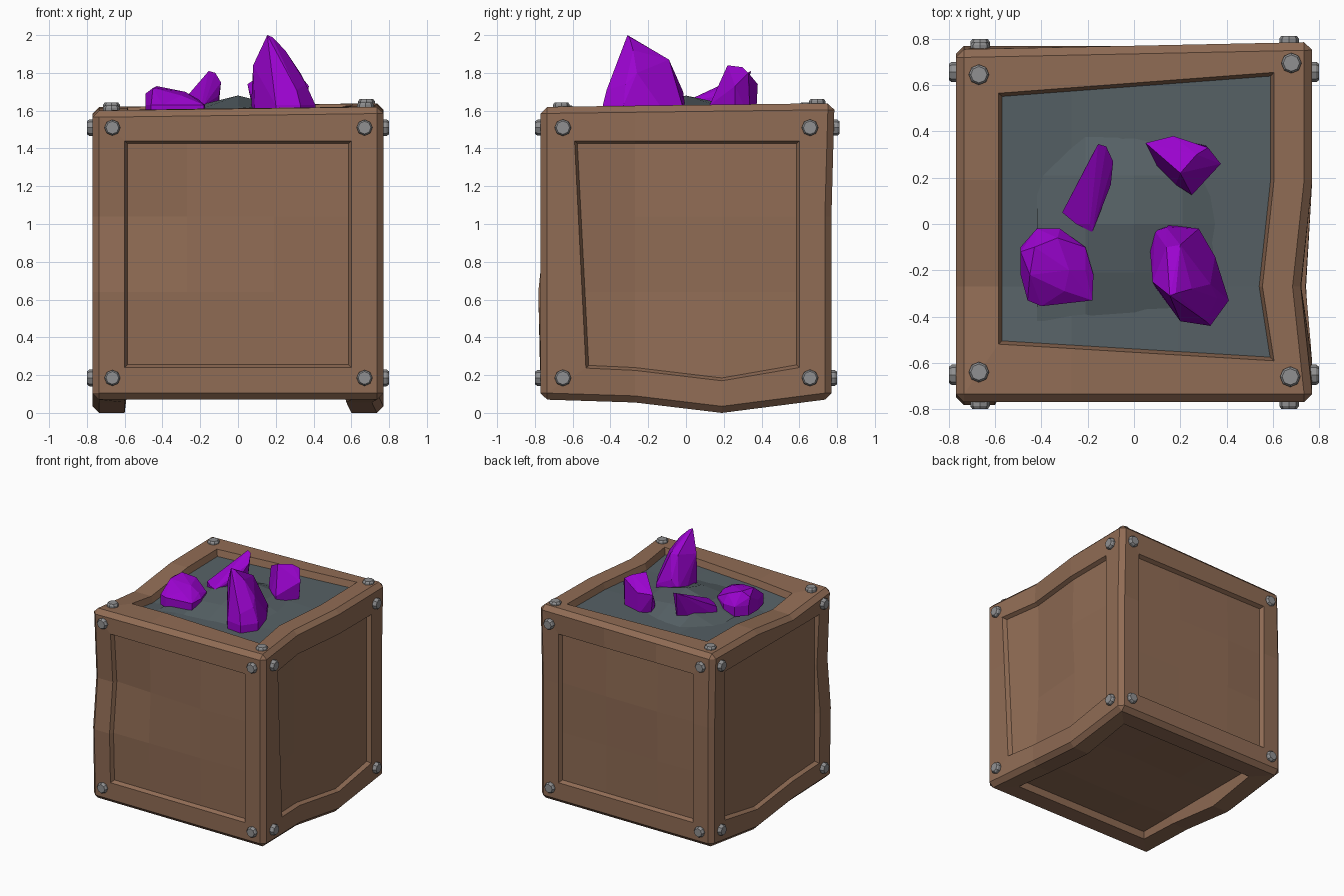
import bpy, bmesh, random
from mathutils import Vector, Matrix

if "Cube" in bpy.data.objects:
    bpy.data.objects.remove(bpy.data.objects["Cube"])

random.seed(4)


def material(name, rgb):
    m = bpy.data.materials.new(name)
    m.diffuse_color = (*rgb, 1)
    m.use_nodes = True
    m.node_tree.nodes["Principled BSDF"].inputs["Base Color"].default_value = m.diffuse_color
    return m


WOOD = material("brown wood", (0.28, 0.15, 0.09))
ORE = material("slate grey", (0.092, 0.118, 0.13))
METAL = material("bolt grey", (0.28, 0.28, 0.285))
CRYSTAL = material("purple crystal", (0.325, 0.001, 0.62))


def finish(bm, name, *mats):
    bmesh.ops.recalc_face_normals(bm, faces=bm.faces)
    mesh = bpy.data.meshes.new(name)
    bm.to_mesh(mesh)
    bm.free()
    for m in mats:
        mesh.materials.append(m)
    obj = bpy.data.objects.new(name, mesh)
    bpy.context.collection.objects.link(obj)
    return obj


def hat(t, centre, width):
    return max(0.0, 1 - abs(t - centre) / width)


H, ZC = 0.77, 0.84


def warp(p):
    """Uneven hand-cut look: sagging and bowed rails."""
    x, y, z = p
    q = Vector(p)
    if z > 1.5:
        q.z += 0.01 + 0.013 * (x + y)
        if x < -0.5:
            q.z -= 0.05 * hat(y, -0.27, 0.32)
        if y > 0.7:
            q.y += 0.016 * x / H
    if z < 0.4 and abs(x) > 0.59:
        q.z -= 0.07 * hat(y, 0.19, 0.4) + 0.015 * hat(y, -0.27, 0.32)
    if x > 0.5:
        q.x -= 0.05 * hat(y, -0.27, 0.32) * (0.5 + 0.5 * z / 1.6)
    if y < -0.6 and x < -0.5:
        q.y += 0.03 * hat(z, 1.04, 0.3) - 0.012 * hat(z, 0.64, 0.3)
    return q


# crate: bevelled box with a recessed panel on every side, rubble-grey on top
bm = bmesh.new()
bmesh.ops.create_cube(bm, size=2 * H, matrix=Matrix.Translation((0, 0, ZC)))
bmesh.ops.bevel(bm, geom=bm.edges[:], offset=0.035, segments=1, affect='EDGES')
bm.normal_update()
sides = [f for f in bm.faces if f.calc_area() > 1]
bmesh.ops.inset_individual(bm, faces=sides, thickness=0.135, use_even_offset=True)
lip = {v for f in sides for v in f.verts}
for f in sides:
    flat = abs(f.normal.z) > 0.5
    bmesh.ops.inset_individual(bm, faces=[f], thickness=0.015, use_even_offset=True)
    for v in f.verts:
        v.co -= f.normal * (0.05 if flat else 0.03)
    f.material_index = 1 if f.normal.z > 0.5 else 0
lip |= {v for f in sides for v in f.verts}
# crooked openings on the top and right sides
for v in lip:
    x, y, z = v.co
    if z > 1.54:
        v.co.y += 0.075 * x * (1 if y > 0 else -0.8) + (0.01 if y > 0 else 0.045)
        v.co.x += 0.015 if x < 0 else 0.005
    elif x > 0.7 and y < 0:
        v.co.y += 0.07 if z < ZC else 0.01
# split rails and panels, then warp them
for axis, cuts in enumerate([(-0.27, 0.19), (-0.27, 0.19), (0.64, 1.04)]):
    n = Vector((0, 0, 0))
    n[axis] = 1
    for c in cuts:
        bmesh.ops.bisect_plane(bm, geom=bm.verts[:] + bm.edges[:] + bm.faces[:],
                               plane_co=n * c, plane_no=n)
for v in bm.verts:
    d = v.co - Vector((0, 0, ZC))
    mags = [abs(c) for c in d]
    k = mags.index(max(mags))
    if 0.70 < mags[k] < 0.755 and max(m for i, m in enumerate(mags) if i != k) < 0.4:
        v.co[k] += random.uniform(-0.02, 0.02)
for v in bm.verts:
    v.co = warp(v.co)
finish(bm, "crate", WOOD, ORE)

# low rubble mound in the middle of the top
bm = bmesh.new()
bmesh.ops.create_grid(bm, x_segments=4, y_segments=4, size=0.42)
for v in bm.verts:
    x, y, _ = v.co
    r = (x * x + (y - 0.03) ** 2) ** 0.5
    v.co.z = 1.68 if r < 0.05 else 1.575 + 0.10 * max(0, 1 - r / 0.45)
    if max(abs(x), abs(y)) > 0.4:
        v.co.z = 1.55
finish(bm, "rubble_mound", ORE)


# eight-sided bolts
def bolt(name, pos, normal, r=0.04):
    bm = bmesh.new()
    for r1, r2, z, h in [(r, r, 0.005, 0.024), (r, r * 0.8, 0.023, 0.012)]:
        bmesh.ops.create_cone(bm, cap_ends=True, segments=8, radius1=r1, radius2=r2,
                              depth=h, matrix=Matrix.Translation((0, 0, z)))
    rot = Vector(normal).to_track_quat('Z', 'Y').to_matrix().to_4x4()
    bmesh.ops.transform(bm, matrix=Matrix.Translation(pos) @ rot, verts=bm.verts)
    finish(bm, name, METAL)


for s in (-1, 1):
    for a in (-0.665, 0.67):
        for z in (0.185, 1.51):
            bolt("side_bolt", (s * H, a * 0.98, z), (s, 0, 0), 0.044)
            y = s * H + (0.016 * a / H if s > 0 and z > 1 else 0)
            bolt("front_bolt" if s < 0 else "back_bolt", (a, y, z), (0, s, 0), 0.042)
for x, y in [(-0.67, 0.645), (0.68, 0.695), (-0.67, -0.64), (0.675, -0.66)]:
    bolt("top_bolt", (x, y, 1.615 + 0.013 * (x + y)), (0, 0, 1), 0.044)


# crystals: hull of a ground outline and a few upper points
def crystal(name, outline, upper):
    bm = bmesh.new()
    for x, y in outline:
        bm.verts.new((x, y, 1.55))
        bm.verts.new((x, y, 1.63))
    for p in upper:
        bm.verts.new(p)
    res = bmesh.ops.convex_hull(bm, input=bm.verts[:])
    loose = {g for g in res["geom_interior"] + res["geom_unused"]
             if isinstance(g, bmesh.types.BMVert)}
    bmesh.ops.delete(bm, geom=list(loose), context='VERTS')
    bmesh.ops.dissolve_limit(bm, angle_limit=0.12, verts=bm.verts[:], edges=bm.edges[:])
    finish(bm, name, CRYSTAL)


crystal("tall_crystal",
        [(0.15, -0.005), (0.28, -0.02), (0.35, -0.14), (0.41, -0.33), (0.33, -0.44),
         (0.2, -0.42), (0.09, -0.27), (0.07, -0.12), (0.09, -0.03)],
        [(0.155, -0.31, 2.0), (0.18, -0.30, 1.99), (0.08, -0.25, 1.84), (0.14, -0.10, 1.87),
         (0.2, -0.09, 1.87), (0.25, -0.28, 1.92), (0.33, -0.26, 1.80), (0.36, -0.32, 1.74),
         (0.31, -0.42, 1.71), (0.14, -0.015, 1.70)])
crystal("back_crystal",
        [(0.09, 0.32), (0.17, 0.37), (0.31, 0.34), (0.36, 0.26), (0.25, 0.125),
         (0.18, 0.17), (0.10, 0.25)],
        [(0.05, 0.35, 1.74), (0.17, 0.38, 1.74), (0.2, 0.22, 1.84), (0.27, 0.30, 1.83),
         (0.32, 0.33, 1.80), (0.375, 0.26, 1.73)])
crystal("leaning_crystal",
        [(-0.31, 0.05), (-0.25, 0.0), (-0.18, -0.035), (-0.11, 0.15), (-0.11, 0.27),
         (-0.2, 0.22)],
        [(-0.155, 0.345, 1.81), (-0.12, 0.335, 1.80), (-0.09, 0.27, 1.75), (-0.10, 0.17, 1.68),
         (-0.18, 0.30, 1.78), (-0.21, 0.24, 1.74), (-0.26, 0.08, 1.66), (-0.19, 0.0, 1.65)])
crystal("squat_crystal",
        [(-0.42, -0.02), (-0.32, -0.02), (-0.21, -0.1), (-0.175, -0.22), (-0.18, -0.33),
         (-0.4, -0.355), (-0.46, -0.33), (-0.49, -0.22), (-0.49, -0.1)],
        [(-0.43, -0.1, 1.73), (-0.49, -0.12, 1.69), (-0.45, -0.22, 1.72), (-0.33, -0.06, 1.70),
         (-0.28, -0.2, 1.70), (-0.3, -0.29, 1.68), (-0.21, -0.2, 1.66)])
